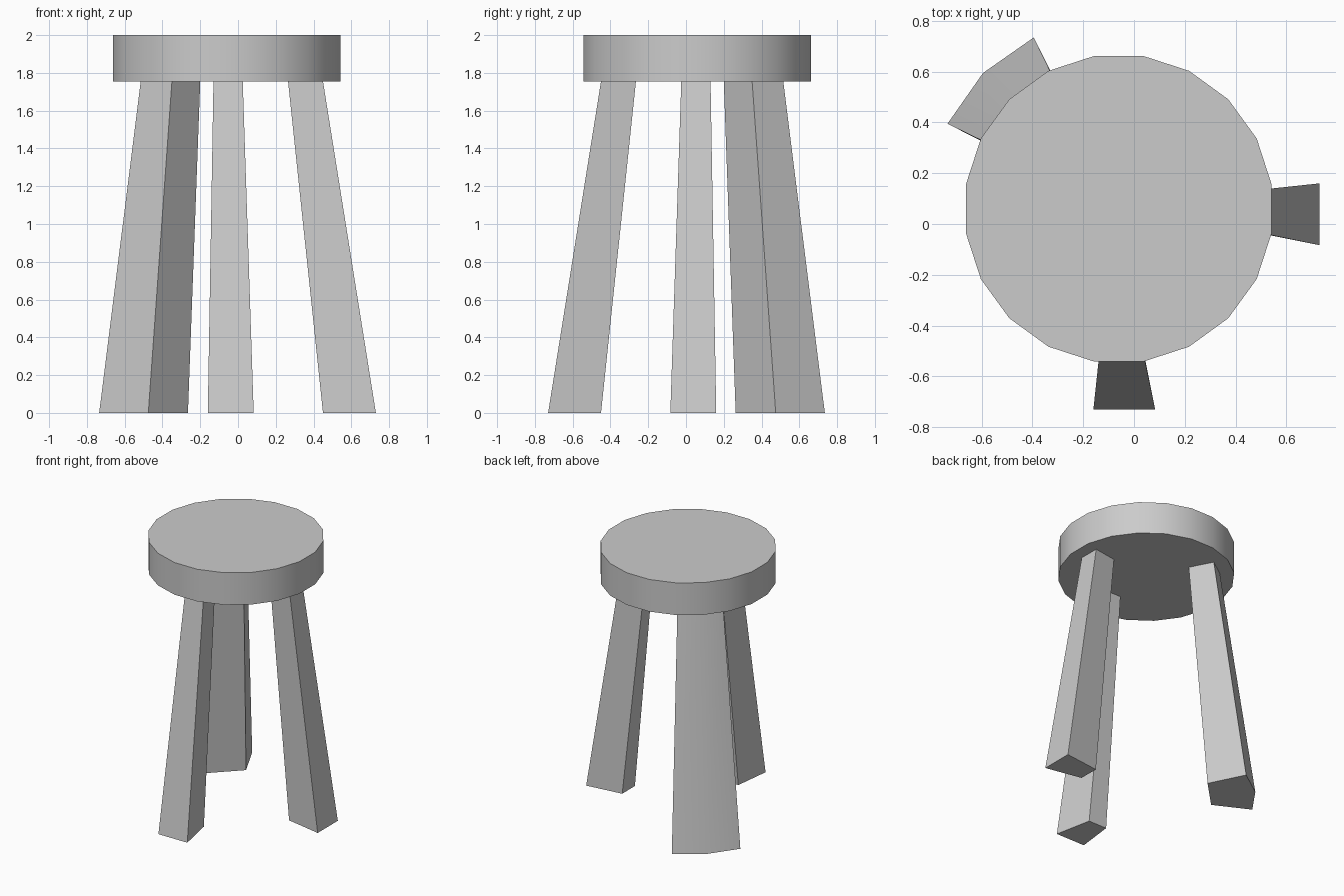
import bpy, bmesh, math

if "Cube" in bpy.data.objects:
    bpy.data.objects.remove(bpy.data.objects["Cube"])

SEAT_BOTTOM, SEAT_TOP = 1.755, 2.0


def loft(name, bottom, top, z0, z1):
    """Closed solid between two matching outlines."""
    bm = bmesh.new()
    lo = [bm.verts.new((x, y, z0)) for x, y in bottom]
    hi = [bm.verts.new((x, y, z1)) for x, y in top]
    n = len(lo)
    bm.faces.new(lo[::-1])
    bm.faces.new(hi)
    for i in range(n):
        j = (i + 1) % n
        bm.faces.new((lo[i], lo[j], hi[j], hi[i]))
    bmesh.ops.recalc_face_normals(bm, faces=bm.faces)
    mesh = bpy.data.meshes.new(name)
    bm.to_mesh(mesh)
    bm.free()
    obj = bpy.data.objects.new(name, mesh)
    bpy.context.collection.objects.link(obj)
    bpy.ops.object.select_all(action='DESELECT')
    bpy.context.view_layer.objects.active = obj
    obj.select_set(True)
    bpy.ops.object.shade_smooth_by_angle(angle=math.radians(30))
    return obj


# Seat: 20-sided disc
ring = [(-0.06 + 0.61 * math.cos(math.radians(9 + 18 * i)),
         0.06 + 0.61 * math.sin(math.radians(9 + 18 * i))) for i in range(20)]
loft("seat", ring, ring, SEAT_BOTTOM, SEAT_TOP)

# Right leg: tapered wedge section, wide side outwards
foot = [(0.45, -0.027), (0.73, -0.083), (0.73, 0.16), (0.45, 0.126)]
head = [(0.265, 0.007), (0.45, -0.025), (0.45, 0.13), (0.265, 0.1)]
loft("right_leg", foot, head, 0, SEAT_BOTTOM)


# Front leg: the right leg mirrored across the stool's diagonal
def flip(points):
    return [(-y, -x) for x, y in points]


loft("front_leg", flip(foot), flip(head), 0, SEAT_BOTTOM)

# Back left leg: wider, with a bent outer face
back_foot = [(-0.475, 0.263), (-0.265, 0.475), (-0.395, 0.735),
             (-0.595, 0.595), (-0.735, 0.395)]
back_head = [(-0.35, 0.2), (-0.2, 0.35), (-0.288, 0.515),
             (-0.421, 0.421), (-0.515, 0.288)]
loft("back_left_leg", back_foot, back_head, 0, SEAT_BOTTOM)
